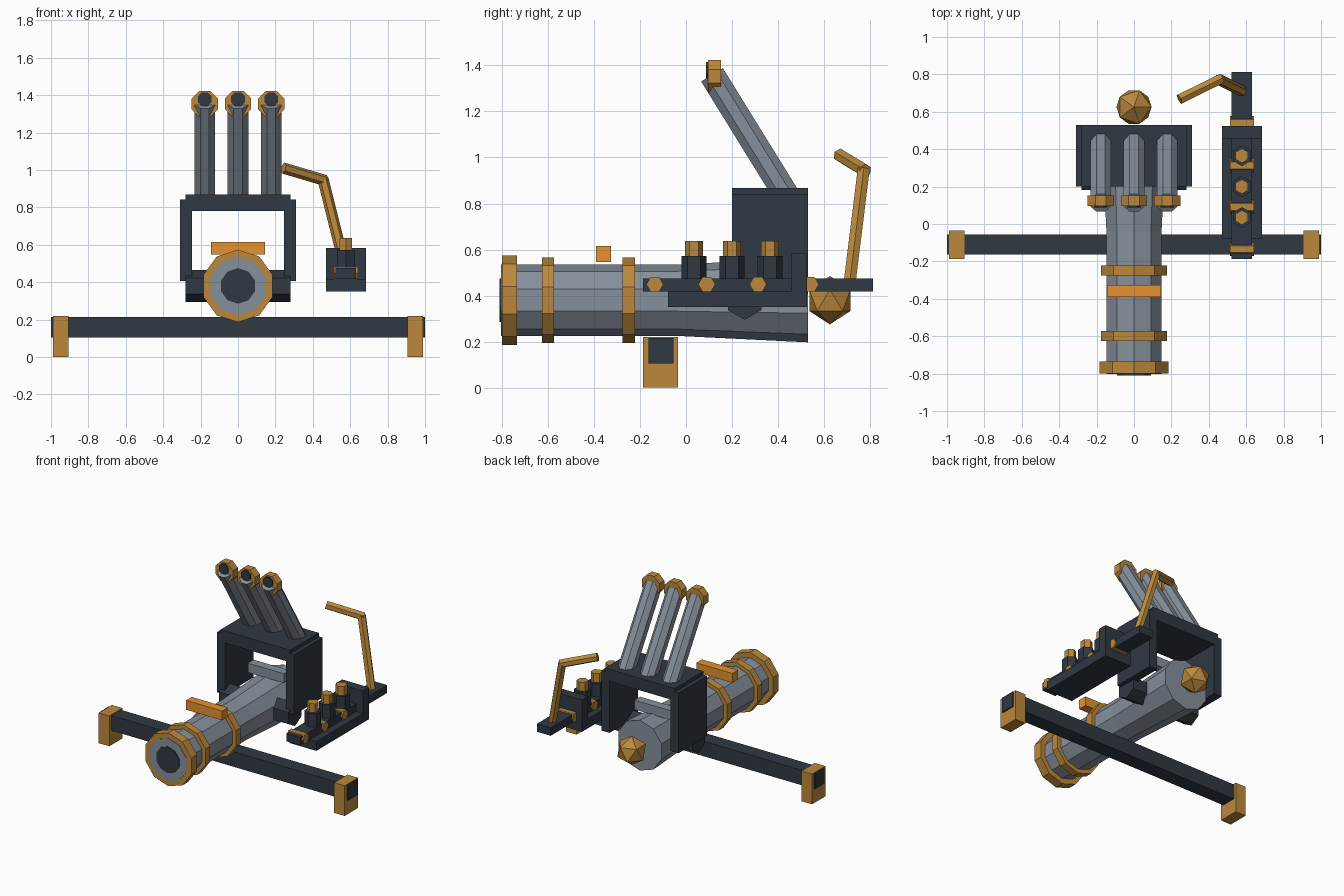
import bpy, bmesh
from math import pi, cos, sin
from mathutils import Vector

if "Cube" in bpy.data.objects:
    bpy.data.objects.remove(bpy.data.objects["Cube"])


def material(name, rgb):
    m = bpy.data.materials.new(name)
    m.diffuse_color = (*rgb, 1)
    m.use_nodes = True
    m.node_tree.nodes["Principled BSDF"].inputs["Base Color"].default_value = m.diffuse_color
    return m


DARK = material("dark_iron", (0.03, 0.04, 0.055))
STEEL = material("steel", (0.24, 0.28, 0.33))
BRASS = material("brass", (0.50, 0.25, 0.045))
ORANGE = material("orange", (0.78, 0.29, 0.03))
X, Y, Z = Vector((1, 0, 0)), Vector((0, 1, 0)), Vector((0, 0, 1))


def finish(name, bm, mat):
    bmesh.ops.recalc_face_normals(bm, faces=bm.faces)
    me = bpy.data.meshes.new(name)
    bm.to_mesh(me)
    bm.free()
    me.materials.append(mat)
    ob = bpy.data.objects.new(name, me)
    bpy.context.collection.objects.link(ob)
    return ob


def box(name, x, y, z, mat):
    bm = bmesh.new()
    bmesh.ops.create_cube(bm, size=1)
    for v in bm.verts:
        v.co = [(lo + hi) / 2 + c * (hi - lo) for c, (lo, hi) in zip(v.co, (x, y, z))]
    return finish(name, bm, mat)


def prism(name, stations, sides, mat, up=Z, phase=0.0):
    """Capped n-sided bar through (point, radius) stations on one axis."""
    pts = [(Vector(p), r) for p, r in stations]
    d = (pts[-1][0] - pts[0][0]).normalized()
    u = (up - d * up.dot(d)).normalized()
    w = d.cross(u)
    bm = bmesh.new()
    loops = []
    for p, r in pts:
        angles = [phase + 2 * pi * i / sides for i in range(sides)]
        loops.append([bm.verts.new(p + r * (cos(a) * u + sin(a) * w)) for a in angles])
    for a, b in zip(loops, loops[1:]):
        for i in range(sides):
            j = (i + 1) % sides
            bm.faces.new((a[i], a[j], b[j], b[i]))
    bm.faces.new(loops[0])
    bm.faces.new(loops[-1])
    return finish(name, bm, mat)


# Cross beam with end feet
box("cross_beam", (-1, 1), (-0.163, -0.055), (0.105, 0.215), DARK)
for s, side in ((-1, "left"), (1, "right")):
    box(f"foot_{side}", sorted((s * 0.905, s * 0.99)), (-0.187, -0.035), (0, 0.22), BRASS)

# Main barrel, bore, bands and rear knob
AX = 0.38
prism("barrel", [((0, -0.803, AX), 0.155), ((0, -0.04, AX), 0.155), ((0, 0.53, AX), 0.183)], 10, STEEL)
prism("bore", [((0, -0.81, AX), 0.095), ((0, -0.70, AX), 0.095)], 10, DARK)
for i, (y0, y1, r) in enumerate(((-0.80, -0.735, 0.194), (-0.625, -0.573, 0.185), (-0.275, -0.222, 0.185))):
    prism(f"barrel_band_{i + 1}", [((0, y0, AX), r), ((0, y1, AX), r)], 10, BRASS)
bm = bmesh.new()
bmesh.ops.create_icosphere(bm, subdivisions=1, radius=0.105)
bmesh.ops.translate(bm, verts=bm.verts, vec=(0, 0.625, AX))
finish("rear_knob", bm, BRASS)

# Sight bars above the barrel
box("front_sight_bar", (-0.145, 0.145), (-0.39, -0.325), (0.547, 0.615), ORANGE)
box("rear_sight_bar", (-0.145, 0.145), (0.32, 0.385), (0.547, 0.615), STEEL)

# Arch frame and trunnion
box("arch_top", (-0.28, 0.28), (0.20, 0.53), (0.78, 0.868), DARK)
for s, side in ((-1, "left"), (1, "right")):
    box(f"arch_leg_{side}", sorted((s * 0.245, s * 0.31)), (0.20, 0.53), (0.405, 0.842), DARK)
prism("trunnion", [((-0.28, 0.255, AX), 0.085), ((0.28, 0.255, AX), 0.085)], 6, DARK)

# Three tilted tubes with collars and dark mouths
for i, x in enumerate((-0.178, 0, 0.178)):
    prism(f"tube_{i + 1}", [((x, 0.44, 0.83), 0.06), ((x, 0.113, 1.359), 0.06)], 8, STEEL, X, pi / 8)
    prism(f"tube_collar_{i + 1}", [((x, 0.095, 1.353), 0.076), ((x, 0.152, 1.353), 0.076)], 8, BRASS, Z, pi / 8)
    prism(f"tube_mouth_{i + 1}", [((x, 0.087, 1.378), 0.04), ((x, 0.14, 1.378), 0.04)], 8, DARK, Z, pi / 8)

# Side tray with rail, rollers and plungers
TX = 0.577
box("tray_base", (0.47, 0.685), (-0.078, 0.525), (0.35, 0.418), DARK)
box("tray_back_plate", (0.47, 0.685), (0.456, 0.525), (0.35, 0.582), DARK)
box("tray_rail", (0.52, 0.632), (-0.187, 0.812), (0.418, 0.475), DARK)
for i, y in enumerate((-0.135, 0.09, 0.313, 0.54)):
    prism(f"roller_{i + 1}", [((TX - 0.065, y, 0.449), 0.037), ((TX + 0.065, y, 0.449), 0.037)], 6, BRASS, Y)
for i, y in enumerate((0.035, 0.2, 0.365)):
    prism(f"plunger_body_{i + 1}", [((TX, y, 0.46), 0.055), ((TX, y, 0.572), 0.055)], 6, DARK, Y)
    prism(f"plunger_cap_{i + 1}", [((TX, y, 0.56), 0.039), ((TX, y, 0.637), 0.039)], 6, BRASS, Y)

# Bent crank handle
elbow = (0.455, 0.772, 0.95)
prism("crank_arm", [((0.58, 0.71, 0.45), 0.03), (elbow, 0.03)], 6, BRASS, X)
prism("crank_grip", [((0.468, 0.778, 0.943), 0.03), ((0.243, 0.667, 1.01), 0.03)], 6, BRASS, Z)
